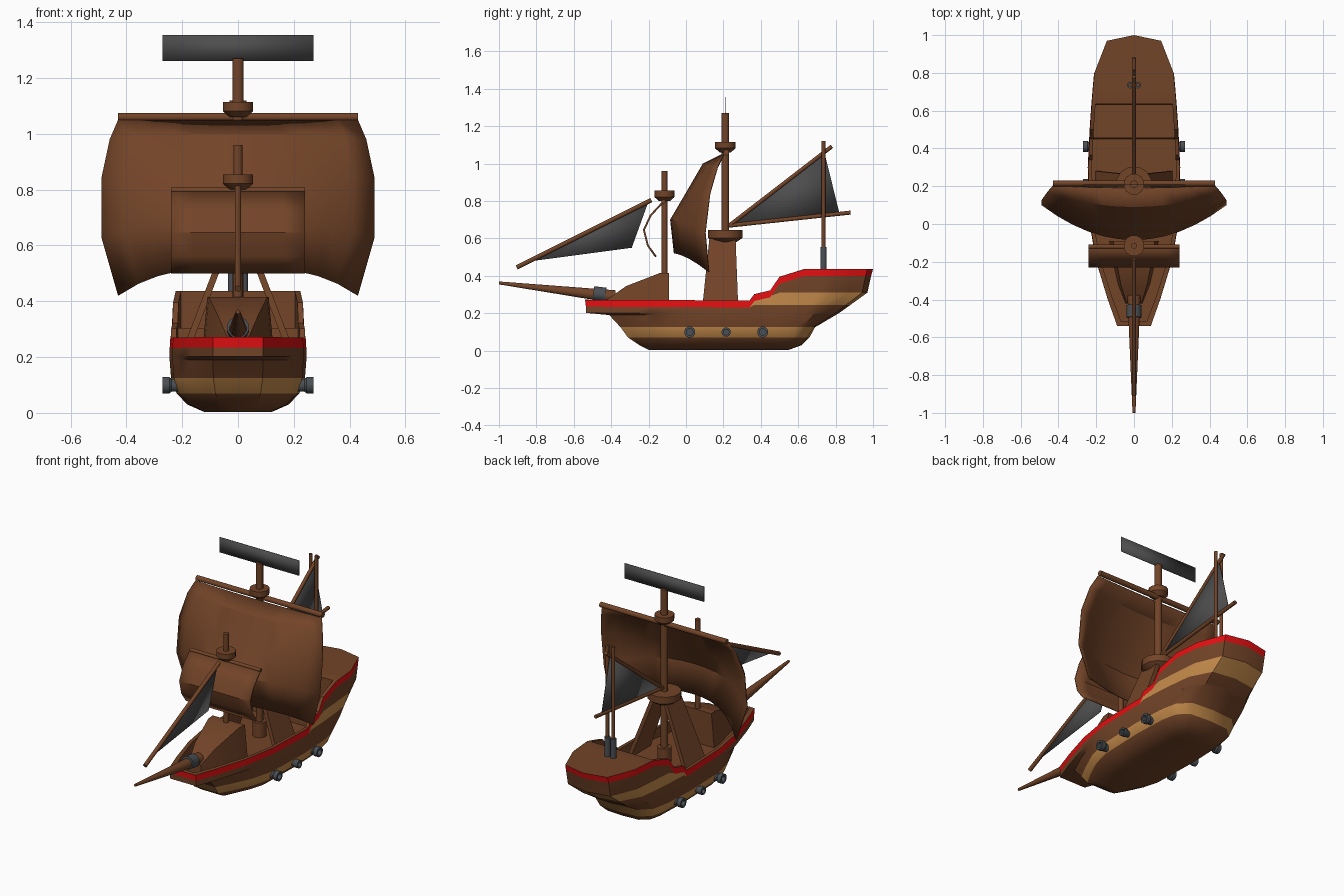
import bpy, bmesh, math
from mathutils import Vector

if "Cube" in bpy.data.objects:
    bpy.data.objects.remove(bpy.data.objects["Cube"])


def mat(name, rgb):
    m = bpy.data.materials.new(name)
    m.diffuse_color = (*rgb, 1)
    m.use_nodes = True
    m.node_tree.nodes["Principled BSDF"].inputs["Base Color"].default_value = m.diffuse_color
    return m


BROWN = mat("brown wood", (0.17, 0.058, 0.021))
TAN = mat("tan stripe", (0.56, 0.26, 0.07))
RED = mat("red trim", (0.78, 0.005, 0.006))
GREY = mat("grey cloth", (0.075, 0.075, 0.075))
METAL = mat("dark metal", (0.07, 0.08, 0.09))


def make(name, verts, faces, mats, idx=None, weld=False, recalc=True):
    me = bpy.data.meshes.new(name)
    me.from_pydata(verts, [], faces)
    for m in mats:
        me.materials.append(m)
    if idx:
        me.polygons.foreach_set("material_index", idx)
    bm = bmesh.new()
    bm.from_mesh(me)
    if weld:
        bmesh.ops.remove_doubles(bm, verts=bm.verts, dist=0.0008)
    if recalc:
        bmesh.ops.recalc_face_normals(bm, faces=bm.faces)
    bm.to_mesh(me)
    bm.free()
    ob = bpy.data.objects.new(name, me)
    bpy.context.collection.objects.link(ob)
    return ob


def interp(table, t):
    if t <= table[0][0]:
        return table[0][1]
    for (a, va), (b, vb) in zip(table, table[1:]):
        if t <= b:
            return va + (vb - va) * (t - a) / (b - a)
    return table[-1][1]


def lathe(name, a, b, profile, m, n=12):
    """Turned part along a-b; profile is (fraction along axis, radius)."""
    a, b = Vector(a), Vector(b)
    q = (b - a).to_track_quat('Z', 'Y')
    vs, fs = [], []
    for t, r in profile:
        for i in range(n):
            w = 2 * math.pi * (i + 0.5) / n
            vs.append(a.lerp(b, t) + q @ Vector((r * math.cos(w), r * math.sin(w), 0)))
    for k in range(len(profile) - 1):
        for i in range(n):
            j = (i + 1) % n
            fs.append((k * n + i, k * n + j, k * n + n + j, k * n + n + i))
    fs.append(tuple(range(n))[::-1])
    fs.append(tuple(range(len(vs) - n, len(vs))))
    return make(name, vs, fs, [m])


def rod(name, a, b, r, m=BROWN, r2=None):
    return lathe(name, a, b, [(0, r), (1, r if r2 is None else r2)], m)


# Hull: stacked waterlines from keel to rail, then over the rail to the deck
sheer = [(-0.54, 0.272), (0.34, 0.268), (0.365, 0.302), (0.45, 0.322),
         (0.5, 0.395), (0.64, 0.437), (1, 0.437)]
width = [(-0.54, 0.09), (-0.4, 0.14), (-0.2, 0.2), (0, 0.235), (0.3, 0.245),
         (0.5, 0.235), (0.65, 0.225), (0.8, 0.212), (0.97, 0.145)]
columns = [-0.54, -0.47, -0.4, -0.3, -0.2, -0.1, 0, 0.1, 0.2, 0.3, 0.34, 0.365,
           0.45, 0.456, 0.5, 0.57, 0.635, 0.64, 0.72, 0.8, 0.89, 0.97]
stations = [(-0.54, 0)] + [(y, interp(width, y)) for y in columns] + [(1.0, 0)]
# height, bow end, stern end, width factor
waterlines = [(0.004, -0.2, 0.55, 0.5), (0.03, -0.25, 0.62, 0.74),
              (0.07, -0.31, 0.66, 0.9), (0.125, -0.35, 0.69, 0.98),
              (0.19, -0.41, 0.80, 1.0), (0.202, -0.535, 0.82, 1.0),
              (0.245, -0.535, 0.88, 1.0), (0.31, -0.535, 0.97, 1.0),
              (0.6, -0.535, 0.99, 1.0)]


def slide(y, bow, stern):
    if y < 0:
        return y * bow / -0.54
    return y if y < 0.5 else 0.5 + (y - 0.5) * (stern - 0.5) / 0.5


def hull_side(y, w):
    top = interp(sheer, y)
    floor = 0.21 if y < 0.453 else 0.305 if y < 0.638 else top
    pts = [(w * s, slide(y, b, e), min(z, top - 0.037)) for z, b, e, s in waterlines]
    pts.append((w * 0.99, y, top))
    inner = max(w - 0.022, 0)
    yi = slide(y, -0.515, 0.98)
    return pts + [(inner, yi, top), (inner, yi, floor)]


verts, faces, idx = [], [], []
for y, w in stations:
    side = hull_side(y, w)
    verts += side + [(-x, yy, z) for x, yy, z in reversed(side)]
R = len(waterlines) + 3
N = 2 * R
stripe = {2: 1, 6: 1, 8: 2}
for c in range(len(stations) - 1):
    for k in range(N):
        l = (k + 1) % N
        faces.append((c * N + k, c * N + l, (c + 1) * N + l, (c + 1) * N + k))
        idx.append(stripe.get(k if k < R else N - 2 - k, 0))
make("hull", verts, faces, [BROWN, TAN, RED], idx, weld=True)

# Foredeck cabin sloping down to the bow
cab = []
for y, wb, wt, zt in [(-0.42, 0.045, 0.04, 0.275), (-0.32, 0.085, 0.07, 0.345),
                      (-0.14, 0.125, 0.105, 0.415), (-0.09, 0.13, 0.11, 0.415)]:
    cab += [(-wb, y, 0.2), (wb, y, 0.2), (wt, y, zt), (-wt, y, zt)]
cf = [(0, 1, 2, 3), (12, 15, 14, 13)]
for c in range(3):
    cf += [(4 * c + k, 4 * c + (k + 1) % 4, 4 * c + 4 + (k + 1) % 4, 4 * c + 4 + k) for k in range(4)]
make("fore_cabin", cab, cf, [BROWN])

# Masts and lookout cups
rod("main_mast", (0, 0.21, 0.2), (0, 0.21, 1.27), 0.021)
rod("main_mast_foot", (0, 0.21, 0.2), (0, 0.21, 0.3), 0.04)
rod("fore_mast", (0, -0.115, 0.2), (0, -0.115, 0.96), 0.016)
cup = [(0, 0.55), (0.3, 0.9), (0.4, 1), (1, 1)]
for nm, y, z0, z1, r in [("main_lookout", 0.21, 1.06, 1.115, 0.056),
                         ("fore_lookout", -0.115, 0.8, 0.855, 0.056),
                         ("lower_platform", 0.21, 0.575, 0.645, 0.096)]:
    lathe(nm, (0, y, z0), (0, y, z1), [(t, r * k) for t, k in cup], BROWN)

# Wide splayed planks bracing the main mast
for s, nm in ((1, "right"), (-1, "left")):
    ring = []
    for x, z, y0, y1 in [(0.205, 0.21, 0.085, 0.28), (0.055, 0.6, 0.125, 0.265)]:
        ring += [(s * x, y0, z), (s * x, y1, z), (s * (x - 0.025), y1, z), (s * (x - 0.025), y0, z)]
    make(nm + "_mast_brace", ring, [(0, 1, 2, 3), (7, 6, 5, 4)] +
         [(k, (k + 1) % 4, 4 + (k + 1) % 4, 4 + k) for k in range(4)], [BROWN])

# Bowsprit with its metal collar
rod("bowsprit", (0, -0.38, 0.288), (0, -1, 0.362), 0.036, r2=0.008)
rod("bowsprit_collar", (0, -0.43, 0.298), (0, -0.495, 0.306), 0.04, METAL)

# Twin stern posts with metal collars
for s, nm in ((1, "right"), (-1, "left")):
    rod(nm + "_stern_post", (s * 0.02, 0.735, 0.42), (s * 0.02, 0.735, 1.12), 0.01)
    rod(nm + "_post_collar", (s * 0.02, 0.735, 0.43), (s * 0.02, 0.735, 0.555), 0.017, METAL)

# Yards and booms
rod("main_yard", (-0.43, 0.215, 1.06), (0.43, 0.215, 1.06), 0.016)
rod("fore_yard", (-0.24, -0.12, 0.797), (0.24, -0.12, 0.797), 0.011)
rod("jib_boom", (0, -0.905, 0.445), (0, -0.185, 0.805), 0.012)
rod("stern_boom", (0, 0.23, 0.668), (0, 0.88, 0.738), 0.011)
rod("stern_gaff", (0, 0.23, 0.668), (0, 0.78, 1.092), 0.011)


def sail(name, rows, cols, f, thick):
    vs = [f(j / rows, 2 * i / cols - 1) for j in range(rows + 1) for i in range(cols + 1)]
    n = cols + 1
    fs = [(j * n + i, (j + 1) * n + i, (j + 1) * n + i + 1, j * n + i + 1)
          for j in range(rows) for i in range(cols)]
    ob = make(name, vs, fs, [BROWN], recalc=False)
    mod = ob.modifiers.new("thickness", 'SOLIDIFY')
    mod.thickness = thick


# Billowed square sails: edge z, y, x then centre z, y
main_rows = [(1.05, 0.2, 0.43, 1.05, 0.19), (0.98, 0.165, 0.46, 1.0, 0.09),
             (0.84, 0.125, 0.49, 0.845, 0.0), (0.63, 0.1, 0.49, 0.7, -0.085),
             (0.42, 0.12, 0.43, 0.52, -0.065)]


def main_shape(u, s):
    ze, ye, xe, zc, yc = main_rows[round(u * 4)]
    return (xe * s, yc + (ye - yc) * s * s, zc + (ze - zc) * abs(s) ** 3)


fore_rows = [(0, (-0.12, 0.79)), (0.25, (-0.185, 0.72)), (0.5, (-0.22, 0.645)),
             (0.75, (-0.2, 0.565)), (1, (-0.157, 0.505))]


def fore_shape(u, s):
    y, z = fore_rows[round(u * 4)][1]
    return (0.24 * s, y, z)


sail("main_sail", 4, 12, main_shape, 0.006)
sail("fore_sail", 4, 6, fore_shape, -0.01)


def sheet(name, pts):
    ob = make(name, pts, [tuple(range(len(pts)))], [GREY], recalc=False)
    mod = ob.modifiers.new("thickness", 'SOLIDIFY')
    mod.thickness, mod.offset = 0.004, 0


# Grey triangular sails and the masthead flag
sheet("jib_sail", [(0, -0.83, 0.478), (0, -0.29, 0.55), (0, -0.205, 0.785)])
sheet("stern_sail", [(0, 0.24, 0.672), (0, 0.82, 0.735), (0, 0.74, 1.06)])
sheet("flag", [(-0.27, 0.21, 1.262), (0.27, 0.21, 1.262), (0.27, 0.21, 1.355), (-0.27, 0.21, 1.355)])

# Cannons through both sides, with hollow muzzles
for s, nm in ((1, "right"), (-1, "left")):
    for i, (y, r) in enumerate([(0.02, 0.03), (0.215, 0.025), (0.41, 0.03)]):
        lathe(f"{nm}_cannon_{i + 1}", (s * 0.19, y, 0.099), (s * 0.27, y, 0.099),
              [(0, r * 0.8), (0.6, r * 0.8), (0.7, r), (1, r), (1, r * 0.6), (0.7, r * 0.6)], METAL)

# Smooth rounded parts while keeping crisp edges
for ob in bpy.context.collection.objects:
    ob.select_set(True)
    bpy.context.view_layer.objects.active = ob
bpy.ops.object.shade_smooth_by_angle(angle=math.radians(32))
